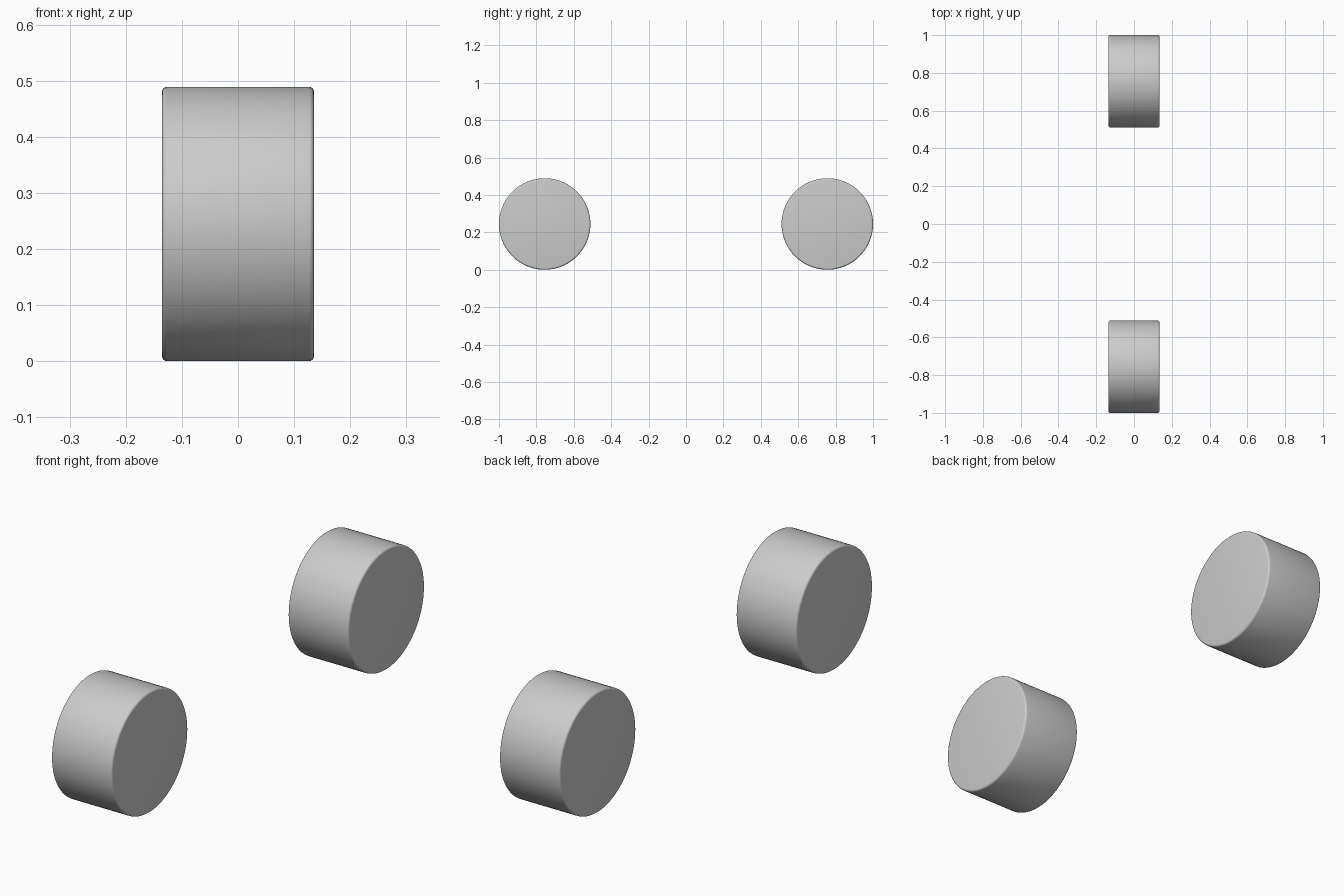
import bpy
import math

if "Cube" in bpy.data.objects:
    bpy.data.objects.remove(bpy.data.objects["Cube"])

RADIUS = 0.2445
WIDTH = 0.271
AXLE_Y = 1 - RADIUS


def make_wheel(name, y):
    # Solid drum lying along x, with finely rounded rims
    bpy.ops.mesh.primitive_cylinder_add(
        vertices=96, radius=RADIUS, depth=WIDTH,
        location=(0, y, RADIUS), rotation=(0, math.pi / 2, 0))
    wheel = bpy.context.object
    wheel.name = name
    bpy.ops.object.transform_apply(location=False, rotation=True, scale=True)
    bevel = wheel.modifiers.new("rounded_rim", 'BEVEL')
    bevel.width = 0.009
    bevel.segments = 4
    bevel.limit_method = 'ANGLE'
    bevel.angle_limit = math.radians(40)
    bpy.ops.object.modifier_apply(modifier=bevel.name)
    bpy.ops.object.shade_smooth_by_angle(angle=math.radians(35))
    return wheel


# Front and rear wheels
make_wheel("front_wheel", -AXLE_Y)
make_wheel("rear_wheel", AXLE_Y)
